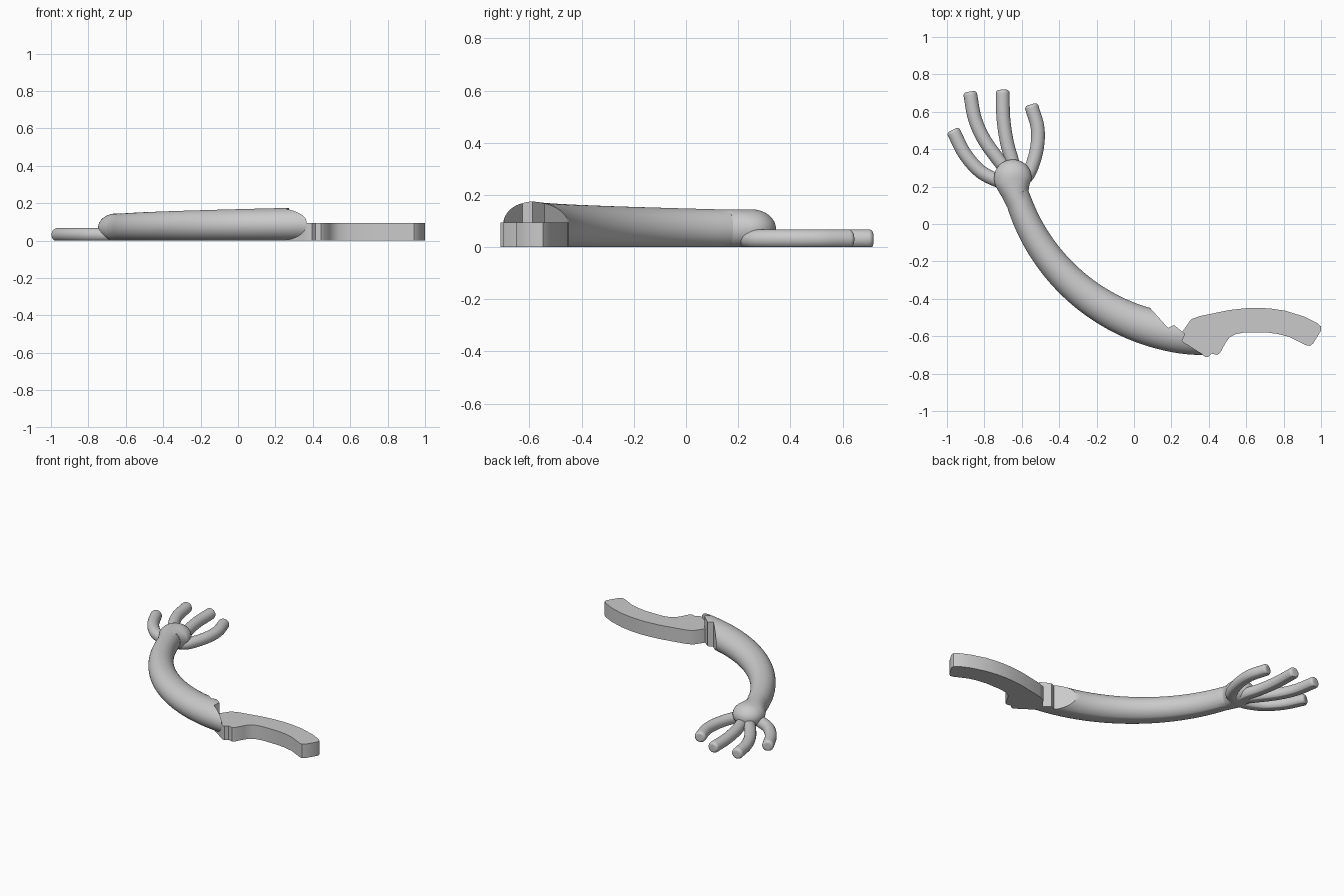
import bpy, bmesh, math
from mathutils import Vector

cube = bpy.data.objects.get("Cube")
if cube:
    bpy.data.objects.remove(cube, do_unlink=True)

grey = bpy.data.materials.new("plain grey")
grey.use_nodes = True
grey.diffuse_color = (0.59, 0.59, 0.59, 1)
grey.node_tree.nodes["Principled BSDF"].inputs["Base Color"].default_value = (0.59, 0.59, 0.59, 1)


def shade(ob):
    bpy.ops.object.select_all(action='DESELECT')
    ob.select_set(True)
    bpy.context.view_layer.objects.active = ob
    bpy.ops.object.shade_smooth_by_angle(angle=math.radians(35))


def finish(name, bm, smooth=True):
    bmesh.ops.recalc_face_normals(bm, faces=bm.faces)
    me = bpy.data.meshes.new(name)
    bm.to_mesh(me)
    bm.free()
    ob = bpy.data.objects.new(name, me)
    bpy.context.collection.objects.link(ob)
    me.materials.append(grey)
    if smooth:
        shade(ob)
    return ob


def flatten_base(bm):
    """Cut everything below the ground and close the flat underside."""
    geom = bm.verts[:] + bm.edges[:] + bm.faces[:]
    bmesh.ops.bisect_plane(bm, geom=geom, plane_co=(0, 0, 0),
                           plane_no=(0, 0, 1), clear_inner=True)
    edges = [e for e in bm.edges if e.is_boundary]
    bmesh.ops.holes_fill(bm, edges=edges, sides=0)


def spline(points, steps):
    """Catmull-Rom samples through points of any dimension."""
    pts = [Vector(p) for p in points]
    pts = [2 * pts[0] - pts[1]] + pts + [2 * pts[-1] - pts[-2]]
    out = []
    for a, b, c, d in zip(pts, pts[1:], pts[2:], pts[3:]):
        for i in range(steps):
            t = i / steps
            out.append(0.5 * (2 * b + (c - a) * t + (2 * a - 5 * b + 4 * c - d) * t * t
                              + (3 * b - a - 3 * c + d) * t ** 3))
    return out + [pts[-2]]


def tube(path, sides, start_dome=0, end_dome=0):
    """Loft ellipses along samples of (x, y, centre z, half width, half height)."""
    bm = bmesh.new()
    rings = []
    last = len(path) - 1
    angles = [math.pi / 2 * k / 8 for k in range(9)]
    for i, p in enumerate(path):
        q, r = path[max(i - 1, 0)], path[min(i + 1, last)]
        d = Vector((r[0] - q[0], r[1] - q[1], 0)).normalized()
        side = Vector((-d.y, d.x, 0))
        sections = [(0, 1)]
        if i == 0 and start_dome:
            # Full rounded cap
            sections = [(-start_dome * math.sin(a), max(math.cos(a), .02)) for a in reversed(angles)]
        elif i == last and end_dome:
            # Rounded rim around a flat tip
            sections = [(end_dome * math.sin(a), 1 - end_dome / p[3] * (1 - math.cos(a)))
                        for a in angles]
        for shift, scale in sections:
            ring = []
            for k in range(sides):
                a = math.tau * (k + 0.5) / sides
                offset = side * (p[3] * math.cos(a)) + Vector((0, 0, p[4] * math.sin(a)))
                ring.append(bm.verts.new(Vector(p[:3]) + d * shift + offset * scale))
            rings.append(ring)
    for r, s in zip(rings, rings[1:]):
        for k in range(sides):
            j = (k + 1) % sides
            bm.faces.new((r[k], r[j], s[j], s[k]))
    bm.faces.new(rings[0])
    bm.faces.new(rings[-1])
    flatten_base(bm)
    return bm


def slab(outline, bottom, top):
    bm = bmesh.new()
    base = bm.faces.new([bm.verts.new((x, y, bottom)) for x, y in outline])
    ext = bmesh.ops.extrude_face_region(bm, geom=[base])["geom"]
    bmesh.ops.translate(bm, vec=(0, 0, top - bottom),
                        verts=[v for v in ext if isinstance(v, bmesh.types.BMVert)])
    return bm


# Palm flaring out of the wrist, then the arm along a circular arc
arm_path = spline([(-.648, .25, .07, .1, .075), (-.647, .225, .07, .098, .075),
                   (-.641, .19, .07, .084, .075), (-.632, .155, .07, .071, .075)], 5)
for i in range(49):
    t = i / 48
    a = math.radians(199 + 75 * t)
    grow = min(1, t * 1.15)
    half_height = .075 + .015 * grow
    arm_path.append(Vector((.382 + 1.053 * math.cos(a), .458 + 1.053 * math.sin(a),
                            half_height - .005, .069 + .037 * grow, half_height)))
arm = finish("arm_and_palm", tube(arm_path, 48, start_dome=.095), smooth=False)

# Jagged vertical cut at the end of the arm
jag = [(.04, -.4), (.096, -.46), (.182, -.556), (.214, -.54), (.273, -.588),
       (.257, -.626), (.364, -.695), (.4, -.8), (.7, -.8), (.7, -.4)]
cutter = finish("arm_cutter", slab(jag, -.2, .4), smooth=False)
cutter.hide_render = True
mod = arm.modifiers.new("jagged end", 'BOOLEAN')
mod.operation = 'DIFFERENCE'
mod.solver = 'EXACT'
mod.object = cutter
bpy.context.view_layer.update()
cut_mesh = bpy.data.meshes.new_from_object(arm.evaluated_get(bpy.context.evaluated_depsgraph_get()))
arm.modifiers.clear()
arm.data = cut_mesh
bpy.data.objects.remove(cutter, do_unlink=True)
shade(arm)

# Fingers, base to tip
fingers = {
    "outer_finger": [(-.67, .22), (-.735, .235), (-.824, .283), (-.904, .374), (-.962, .487)],
    "second_finger": [(-.66, .27), (-.71, .325), (-.797, .444), (-.85, .56), (-.875, .69)],
    "third_finger": [(-.64, .26), (-.65, .33), (-.678, .43), (-.698, .56), (-.702, .7)],
    "thumb": [(-.62, .23), (-.565, .267), (-.522, .39), (-.515, .51), (-.546, .622)],
}
for name, pts in fingers.items():
    finish(name, tube(spline([(x, y, .031, .037, .037) for x, y in pts], 6), 24, end_dome=.018))

# Flat curved handle
handle = [(.257, -.578), (.305, -.51), (.35, -.493), (.51, -.46), (.6, -.45), (.66, -.448),
          (.73, -.452), (.81, -.464), (.91, -.495), (.98, -.53), (1, -.548), (1, -.57),
          (.957, -.64), (.94, -.652), (.92, -.648), (.83, -.603), (.77, -.588), (.71, -.58),
          (.59, -.58), (.54, -.59), (.51, -.607), (.49, -.635), (.46, -.69), (.445, -.7),
          (.415, -.693), (.395, -.712), (.38, -.71), (.35, -.69), (.257, -.626), (.273, -.588)]
finish("handle", slab(handle, 0, .095))
